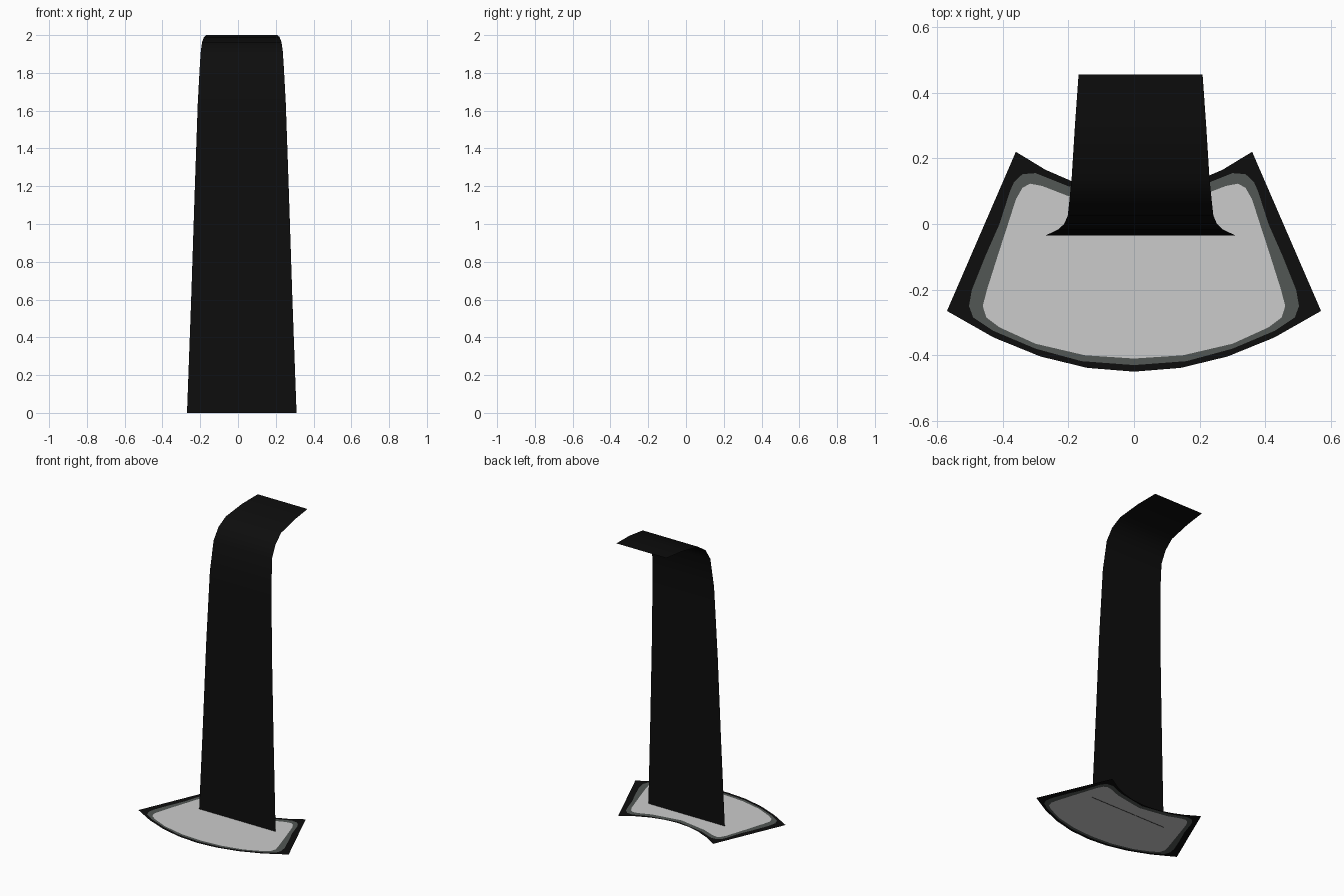
import bpy, bmesh

if "Cube" in bpy.data.objects:
    bpy.data.objects.remove(bpy.data.objects["Cube"])


def material(name, r, g, b):
    m = bpy.data.materials.new(name)
    m.diffuse_color = (r, g, b, 1)
    m.use_nodes = True
    m.node_tree.nodes["Principled BSDF"].inputs["Base Color"].default_value = m.diffuse_color
    return m


black = material("black", 0.004, 0.004, 0.004)
dark_grey = material("dark grey", 0.085, 0.095, 0.09)
light_grey = material("light grey", 0.6, 0.6, 0.6)


def add_object(name, bm, mat):
    bmesh.ops.recalc_face_normals(bm, faces=bm.faces)
    mesh = bpy.data.meshes.new(name)
    bm.to_mesh(mesh)
    bm.free()
    mesh.materials.append(mat)
    ob = bpy.data.objects.new(name, mesh)
    bpy.context.collection.objects.link(ob)
    return ob


# tall tapered sheet that bends backwards at the top: (y, z, half width)
profile = [(-0.035, 0, 0.29), (-0.025, 0.6, 0.268), (-0.016, 1.15, 0.25),
           (0.0, 1.64, 0.233), (0.025, 1.84, 0.222), (0.07, 1.915, 0.217),
           (0.14, 1.963, 0.21), (0.30, 1.99, 0.2), (0.455, 2.0, 0.189)]
bm = bmesh.new()
rows = [[bm.verts.new((0.02 + s * w, y, z)) for s in (-1, 1)] for y, z, w in profile]
for a, b in zip(rows, rows[1:]):
    bm.faces.new((a[0], a[1], b[1], b[0]))
sheet = add_object("curved_upright_sheet", bm, black)
sheet.data.shade_smooth()

# flat floor plate: nested outlines, right half from front centre to back centre
outer = [(0.57 * i / 4, -0.45 + 0.185 * (i / 4) ** 2) for i in range(5)]
outer += [(0.36 * i / 4, 0.095 + 0.125 * (i / 4) ** 2) for i in range(4, -1, -1)]
ring = [(0, -0.43), (0.16, -0.418), (0.30, -0.38), (0.43, -0.325), (0.49, -0.285),
        (0.503, -0.25), (0.494, -0.2), (0.454, -0.1), (0.41, 0), (0.378, 0.1),
        (0.366, 0.127), (0.34, 0.152), (0.30, 0.155), (0.2, 0.115), (0, 0.078)]
centre = [(0, -0.41), (0.15, -0.4), (0.30, -0.365), (0.41, -0.315), (0.45, -0.285),
          (0.461, -0.25), (0.448, -0.2), (0.41, -0.08), (0.384, 0), (0.36, 0.075),
          (0.34, 0.11), (0.317, 0.123), (0.28, 0.116), (0.2, 0.085), (0, 0.05)]


def plate(name, outlines, mat):
    """Flat sheet between an outer outline and an optional inner one."""
    bm = bmesh.new()
    for half in outlines:
        loop = half + [(-x, y) for x, y in half[-2:0:-1]]
        vs = [bm.verts.new((x, y, 0.002)) for x, y in loop]
        for a, b in zip(vs, vs[1:] + vs[:1]):
            bm.edges.new((a, b))
    bmesh.ops.triangle_fill(bm, edges=bm.edges[:], use_beauty=True, normal=(0, 0, 1))
    add_object(name, bm, mat)


plate("floor_border", [outer, ring], black)
plate("floor_band", [ring, centre], dark_grey)
plate("floor_centre", [centre], light_grey)
